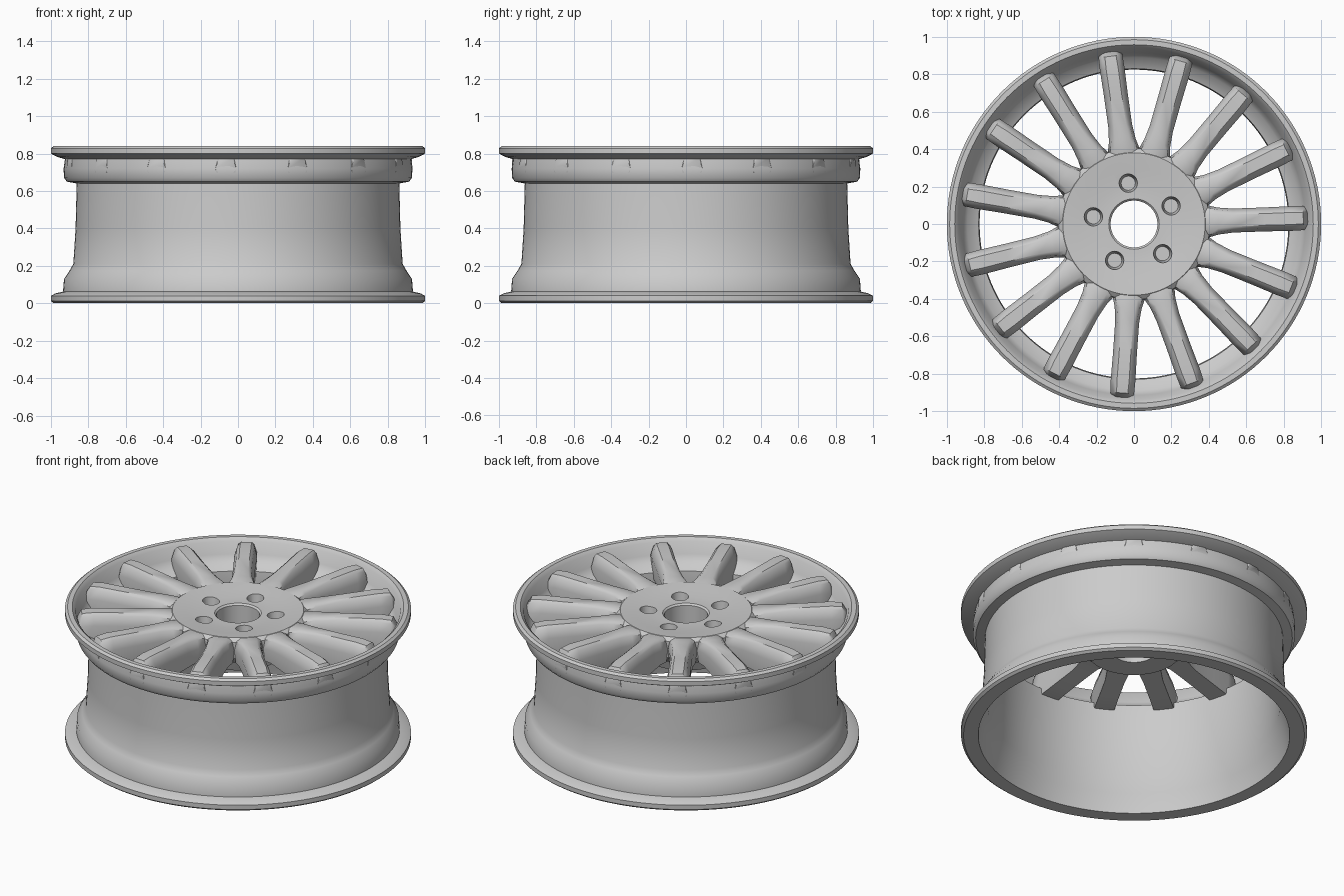
import bpy, bmesh
from math import radians, cos, sin, pi
from mathutils import Matrix, Vector

cube = bpy.data.objects.get("Cube")
if cube:
    bpy.data.objects.remove(cube, do_unlink=True)

SPOKES = 15
FIRST = radians(2)      # angle of the first spoke
LUG_FIRST = radians(26)

# Single bare metal colour
metal = bpy.data.materials.new("light grey metal")
metal.use_nodes = True
GREY = (0.6, 0.6, 0.6, 1)
metal.diffuse_color = GREY
metal.node_tree.nodes["Principled BSDF"].inputs["Base Color"].default_value = GREY


def finish(name, bm, angle=35):
    bmesh.ops.recalc_face_normals(bm, faces=bm.faces)
    mesh = bpy.data.meshes.new(name)
    bm.to_mesh(mesh)
    bm.free()
    mesh.materials.append(metal)
    obj = bpy.data.objects.new(name, mesh)
    bpy.context.collection.objects.link(obj)
    smooth(obj, angle)
    return obj


def smooth(obj, angle=35):
    bpy.ops.object.select_all(action="DESELECT")
    obj.select_set(True)
    bpy.context.view_layer.objects.active = obj
    bpy.ops.object.shade_smooth_by_angle(angle=radians(angle))


def lathe(name, profile, steps=128):
    """Spin a closed (radius, height) profile around z."""
    bm = bmesh.new()
    rings = [[bm.verts.new((r * cos(2 * pi * s / steps), r * sin(2 * pi * s / steps), z))
              for r, z in profile] for s in range(steps)]
    n = len(profile)
    for s in range(steps):
        a, b = rings[s], rings[(s + 1) % steps]
        for i in range(n):
            j = (i + 1) % n
            bm.faces.new((a[i], b[i], b[j], a[j]))
    return finish(name, bm)


# Barrel with flanges, bead seats and the trough behind the front lip
lathe("rim_barrel", [
    (.90, 0), (.985, 0), (1, .012), (1, .04), (.975, .053), (.935, .062),
    (.93, .13), (.90, .175), (.88, .21), (.868, .40), (.862, .64),
    (.915, .65), (.93, .67), (.932, .72), (.925, .77), (.965, .782),
    (1, .80), (1, .828), (.985, .84), (.958, .84), (.938, .82),
    (.915, .75), (.89, .71), (.83, .68), (.825, .62), (.845, .2), (.875, .12),
])

# Gently dished hub disc with a centre bore and a thicker mounting pad behind
hub = lathe("hub_disc", [
    (.125, .56), (.125, .79), (.135, .80), (.16, .80), (.22, .802), (.30, .812),
    (.38, .82), (.405, .80), (.41, .70), (.38, .66), (.30, .64), (.27, .56),
])

# Tapered lug recesses cut into the hub
bm = bmesh.new()
for k in range(5):
    a = LUG_FIRST + k * 2 * pi / 5
    place = Matrix.Translation((.22 * cos(a), .22 * sin(a), .785))
    bmesh.ops.create_cone(bm, cap_ends=True, segments=24, radius1=.038,
                          radius2=.056, depth=.15, matrix=place)
cutter = finish("lug_cutter", bm)
cutter.hide_render = True
mod = hub.modifiers.new("lugs", "BOOLEAN")
mod.operation = "DIFFERENCE"
mod.solver = "EXACT"
mod.object = cutter
bpy.context.view_layer.objects.active = hub
bpy.ops.object.modifier_apply(modifier=mod.name)
bpy.data.objects.remove(cutter, do_unlink=True)
smooth(hub)

# Spoke stations: radius, half top width, half bottom width, top, bottom
STATIONS = [
    (.33, .055, .060, .813, .67),
    (.40, .072, .085, .820, .67),
    (.45, .060, .072, .825, .67),
    (.53, .050, .064, .828, .66),
    (.70, .048, .064, .833, .65),
    (.84, .050, .066, .838, .64),
    (.905, .046, .064, .832, .66),
    (.93, .036, .056, .79, .70),
]


def spoke(name, angle):
    bm = bmesh.new()
    rows = []
    for r, t, b, top, bot in STATIONS:
        # Rounded shoulders over sloping sides
        half = [(t * .65, top), (t, top - .015), (b, top - .07), (b * .9, bot)]
        section = half + [(-y, z) for y, z in reversed(half)]
        rows.append([bm.verts.new((r, y, z)) for y, z in section])
    n = len(rows[0])
    for a, b in zip(rows, rows[1:]):
        for i in range(n):
            j = (i + 1) % n
            bm.faces.new((a[i], a[j], b[j], b[i]))
    bm.faces.new(rows[0])
    bm.faces.new(rows[-1])
    bm.transform(Matrix.Rotation(angle, 4, "Z"))
    return finish(name, bm, 40)


for k in range(SPOKES):
    spoke(f"spoke_{k + 1}", FIRST + k * 2 * pi / SPOKES)
